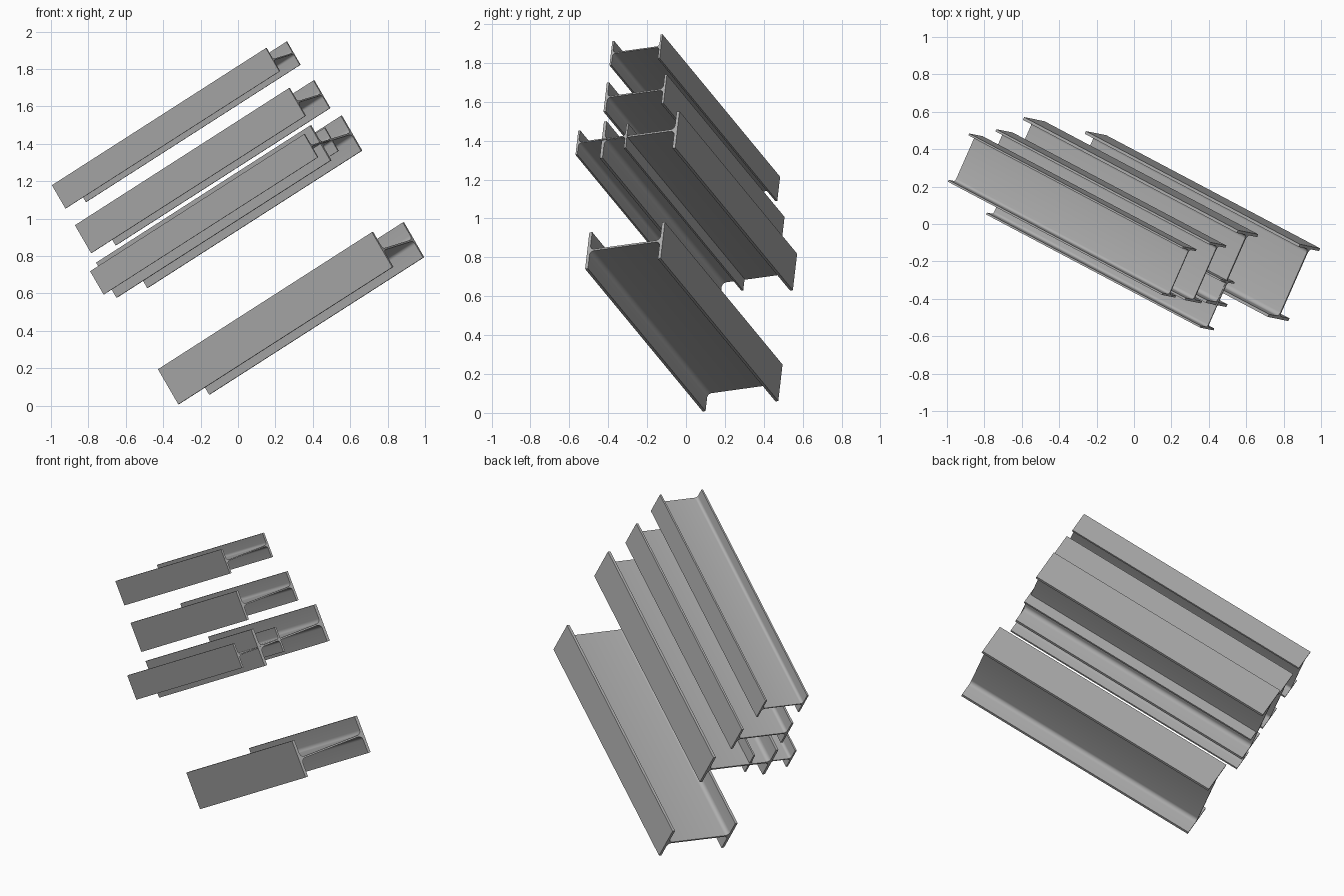
import bpy, bmesh, math
from mathutils import Vector, Matrix

if "Cube" in bpy.data.objects:
    bpy.data.objects.remove(bpy.data.objects["Cube"], do_unlink=True)

# Plain steel colour
steel = bpy.data.materials.new("steel_grey")
steel.use_nodes = True
colour = (0.42, 0.42, 0.42, 1)
steel.diffuse_color = colour
steel.node_tree.nodes["Principled BSDF"].inputs["Base Color"].default_value = colour

# Shared orientation: along the beam, across the web, up the flange
along = Vector((1.144, -0.605, 0.733))
length = along.length
along.normalize()
across = Vector((0.3995, 0.909, 0.125))
across = (across - along * across.dot(along)).normalized()
up = along.cross(across)
turn = Matrix((across, up, along)).transposed().to_4x4()


def h_profile(scale):
    """H section outline with rounded roots, centred on the web."""
    d, h, flange, web, root = (n * scale for n in (0.214, 0.109, 0.016, 0.005, 0.024))
    inner = d - flange
    quarter = [(d, h), (inner, h)]
    for i in range(7):
        a = i / 6 * math.pi / 2
        quarter.append((inner - root + root * math.cos(a),
                        web + root - root * math.sin(a)))
    outline = []
    for sx, sy in ((1, 1), (-1, 1), (-1, -1), (1, -1)):
        part = [(x * sx, y * sy) for x, y in quarter]
        outline += part if sx * sy > 0 else part[::-1]
    return outline


def beam(name, corner, scale):
    """Extrude one beam from the upper front corner of its low end."""
    bm = bmesh.new()
    face = bm.faces.new([bm.verts.new((x, y, 0)) for x, y in h_profile(scale)])
    ext = bmesh.ops.extrude_face_region(bm, geom=[face])
    top = [v for v in ext["geom"] if isinstance(v, bmesh.types.BMVert)]
    bmesh.ops.translate(bm, verts=top, vec=(0, 0, length))
    bmesh.ops.recalc_face_normals(bm, faces=bm.faces)
    mesh = bpy.data.meshes.new(name)
    bm.to_mesh(mesh)
    bm.free()
    mesh.materials.append(steel)
    obj = bpy.data.objects.new(name, mesh)
    bpy.context.collection.objects.link(obj)
    centre = Vector(corner) + (across * 0.214 - up * 0.109) * scale
    obj.matrix_world = Matrix.Translation(centre) @ turn
    bpy.ops.object.select_all(action="DESELECT")
    obj.select_set(True)
    bpy.context.view_layer.objects.active = obj
    bpy.ops.object.shade_smooth_by_angle(angle=math.radians(30))


# Five parallel beams in three sizes
beam("bottom_large_beam", (-0.428, 0.108, 0.195), 1)
beam("middle_large_beam", (-0.759, 0.183, 0.765), 1)
beam("middle_small_beam", (-0.791, 0.051, 0.719), 0.664)
beam("upper_medium_beam", (-0.872, 0.198, 0.965), 0.795)
beam("top_small_beam", (-0.995, 0.226, 1.179), 0.664)
